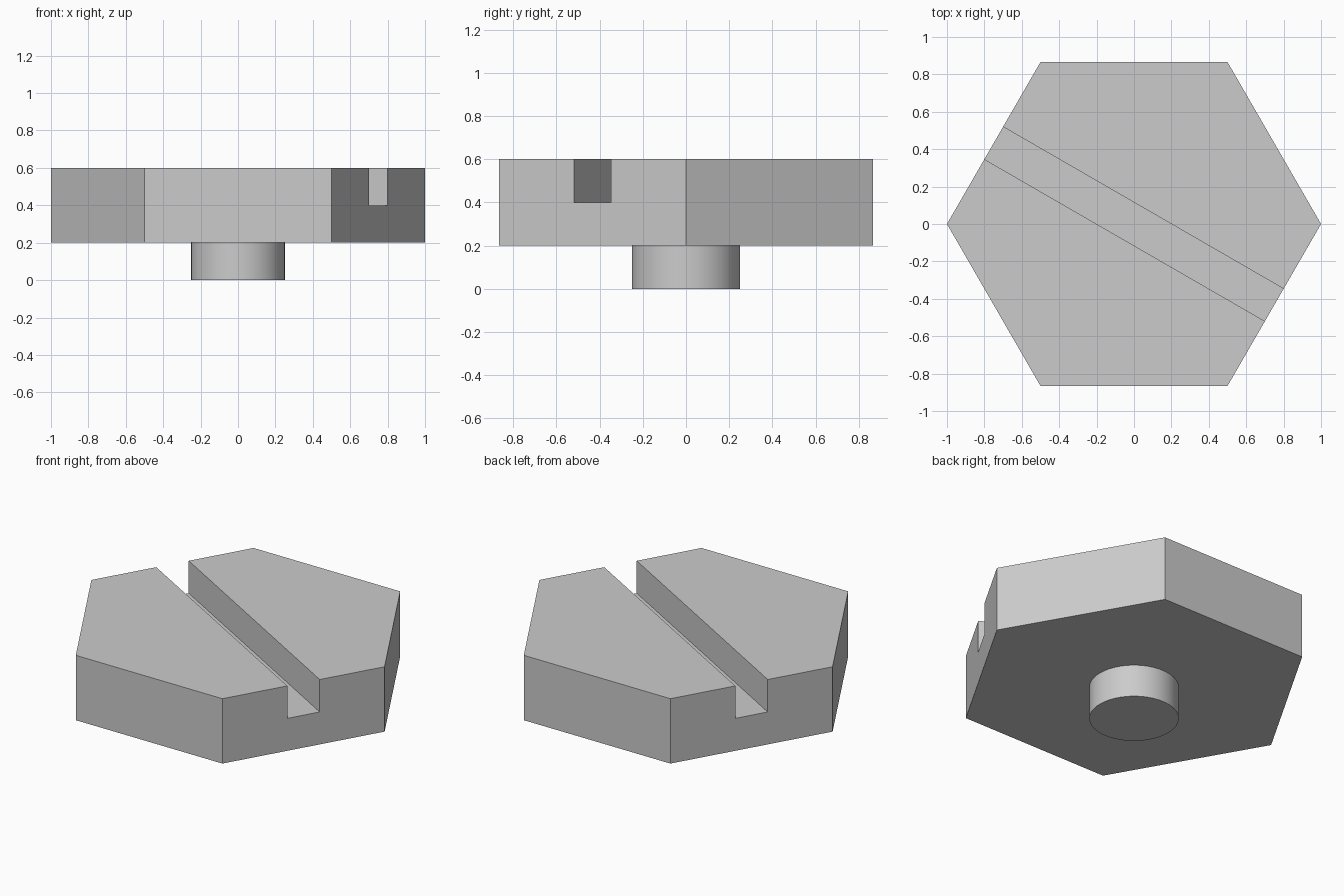
import bpy, bmesh
from math import cos, sin, pi, radians
from mathutils import Matrix

cube = bpy.data.objects.get("Cube")
if cube:
    bpy.data.objects.remove(cube, do_unlink=True)

grey = bpy.data.materials.new("plain grey")
grey.use_nodes = True
colour = (0.6, 0.6, 0.6, 1)
grey.diffuse_color = colour
grey.node_tree.nodes["Principled BSDF"].inputs["Base Color"].default_value = colour


def make_object(name, bm):
    bmesh.ops.recalc_face_normals(bm, faces=bm.faces)
    mesh = bpy.data.meshes.new(name)
    bm.to_mesh(mesh)
    bm.free()
    mesh.materials.append(grey)
    obj = bpy.data.objects.new(name, mesh)
    bpy.context.collection.objects.link(obj)
    return obj


def prism(name, sides, radius, bottom, top):
    """Upright prism with one corner on the x axis."""
    bm = bmesh.new()
    angles = [2 * pi * i / sides for i in range(sides)]
    base = bm.faces.new([bm.verts.new((radius * cos(a), radius * sin(a), bottom)) for a in angles])
    result = bmesh.ops.extrude_face_region(bm, geom=[base], use_keep_orig=True)
    raised = [v for v in result["geom"] if isinstance(v, bmesh.types.BMVert)]
    bmesh.ops.translate(bm, verts=raised, vec=(0, 0, top - bottom))
    return make_object(name, bm)


# Hexagonal head and round stud beneath it
head = prism("hexagonal_head", 6, 1, 0.2, 0.6)
stud = prism("round_stud", 64, 0.25, 0, 0.2)

# Straight slot across the head, square to two of its sides
bm = bmesh.new()
bmesh.ops.create_cube(bm, size=1, matrix=Matrix.Translation((0, 0, 0.6))
                      @ Matrix.Rotation(radians(-30), 4, "Z")
                      @ Matrix.Diagonal((3, 0.2, 0.4, 1)))
cutter = make_object("slot_cutter", bm)
cutter.hide_render = True

slot = head.modifiers.new("slot", "BOOLEAN")
slot.operation = "DIFFERENCE"
slot.solver = "EXACT"
slot.object = cutter
bpy.context.view_layer.objects.active = head
bpy.ops.object.modifier_apply(modifier=slot.name)
bpy.data.objects.remove(cutter, do_unlink=True)

# Smooth the stud wall, keeping its rim sharp
bpy.ops.object.select_all(action="DESELECT")
stud.select_set(True)
bpy.context.view_layer.objects.active = stud
bpy.ops.object.shade_smooth_by_angle(angle=radians(30))
